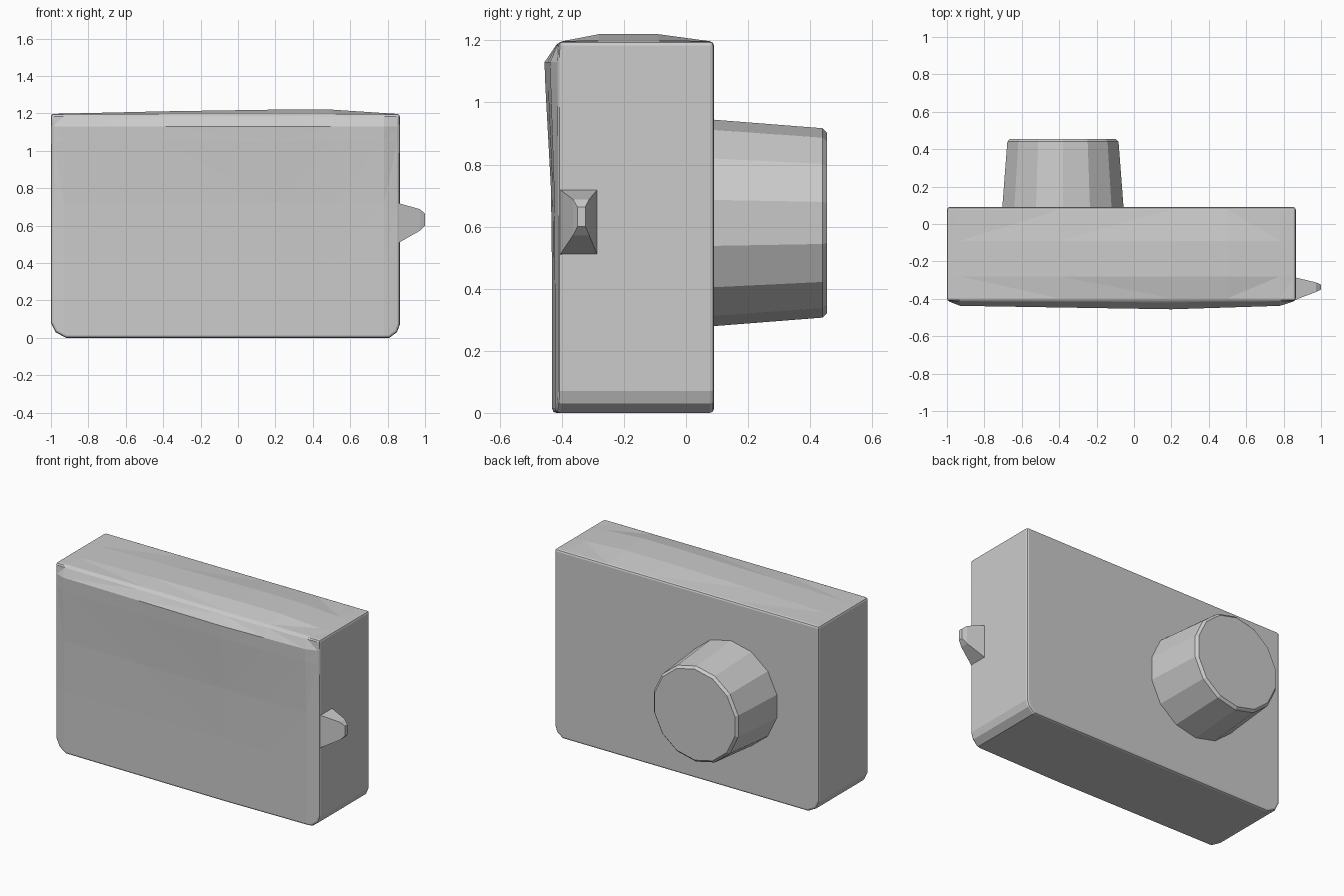
import bpy
import bmesh
import math
from mathutils import Matrix

default = bpy.data.objects.get("Cube")
if default:
    bpy.data.objects.remove(default, do_unlink=True)

GREY = (0.6, 0.6, 0.6, 1.0)
grey = bpy.data.materials.new("plain grey")
grey.use_nodes = True
grey.diffuse_color = GREY
grey.node_tree.nodes["Principled BSDF"].inputs["Base Color"].default_value = GREY


def finish(bm, name):
    """Turn a bmesh into a flat shaded grey object."""
    bmesh.ops.recalc_face_normals(bm, faces=bm.faces)
    mesh = bpy.data.meshes.new(name)
    bm.to_mesh(mesh)
    bm.free()
    mesh.materials.append(grey)
    obj = bpy.data.objects.new(name, mesh)
    bpy.context.collection.objects.link(obj)
    return obj


def loft(bm, rings):
    """Skin closed rings of equal length and cap both ends."""
    loops = [[bm.verts.new(p) for p in ring] for ring in rings]
    n = len(loops[0])
    for a, b in zip(loops, loops[1:]):
        for i in range(n):
            j = (i + 1) % n
            bm.faces.new((a[i], a[j], b[j], b[i]))
    bm.faces.new(loops[0])
    bm.faces.new(loops[-1])
    bmesh.ops.recalc_face_normals(bm, faces=bm.faces)


def ramp(t, keys):
    """Piecewise linear curve through (position, value) keys."""
    if t <= keys[0][0]:
        return keys[0][1]
    for (a, u), (b, v) in zip(keys, keys[1:]):
        if t <= b:
            return u + (v - u) * (t - a) / (b - a)
    return keys[-1][1]


# Body: box with clipped lower corners and softened rims
FRONT, BACK, TOP = -0.41, 0.09, 1.197
outline = [(-1, TOP), (-1, 0.08), (-0.975, 0.03), (-0.92, 0),
           (0.81, 0), (0.85, 0.03), (0.865, 0.07), (0.865, TOP)]
bm = bmesh.new()
loft(bm, [[(x, y, z) for x, z in outline] for y in (FRONT, BACK)])
sharp = [e for e in bm.edges if e.calc_face_angle(0) > math.radians(60)]
bmesh.ops.bevel(bm, geom=sharp, offset=0.013, segments=2, profile=0.5,
                affect='EDGES', clamp_overlap=True)

# Slice the body so the front and top can swell slightly
cuts = {0: (-0.93, -0.4, 0.2, 0.5, 0.78), 1: (-0.28, -0.09), 2: (0.4, 0.72, 1.05, 1.13)}
for axis, places in cuts.items():
    for place in places:
        co, no = [0, 0, 0], [0, 0, 0]
        co[axis], no[axis] = place, 1
        bmesh.ops.bisect_plane(bm, geom=bm.verts[:] + bm.edges[:] + bm.faces[:],
                               plane_co=co, plane_no=no)

front_x = [(-1, 0), (-0.93, 0.6), (0.2, 1), (0.78, 0.6), (0.865, 0)]
front_z = [(0, 0.021), (0.4, 0.021), (0.72, 0.025), (1.05, 0.043), (1.13, 0.046), (TOP, 0)]
top_x = [(-1, 0), (0, 1), (0.5, 1), (0.85, 0)]
top_y = [(-0.4, 0), (-0.28, 1), (-0.09, 1), (0.08, 0)]
for v in bm.verts:
    x, y, z = v.co
    if y < FRONT + 0.02:
        v.co.y -= ramp(x, front_x) * ramp(z, front_z)
    if z > TOP - 0.01:
        v.co.z += 0.023 * ramp(x, top_x) * ramp(y, top_y)
bmesh.ops.triangulate(bm, faces=bm.faces)
finish(bm, "body")

# Back knob: tapered many-sided drum with a small rim bevel
SIDES = 14
bm = bmesh.new()
rings = []
for y, r in ((0.07, 0.334), (0.44, 0.305), (0.455, 0.29)):
    rings.append([(-0.38 + r * math.sin(k * math.tau / SIDES), y,
                   0.612 + r * math.cos(k * math.tau / SIDES)) for k in range(SIDES)])
loft(bm, rings)
finish(bm, "back_knob")

# Side lug: blunt pyramid on the left side
bm = bmesh.new()
rings = []
for x, y0, y1, z0, z1 in ((0.85, -0.41, -0.283, 0.503, 0.722),
                          (0.972, -0.364, -0.312, 0.572, 0.688),
                          (1.0, -0.35, -0.324, 0.6, 0.664)):
    rings.append([(x, y0, z0), (x, y1, z0), (x, y1, z1), (x, y0, z1)])
loft(bm, rings)
finish(bm, "side_lug")
